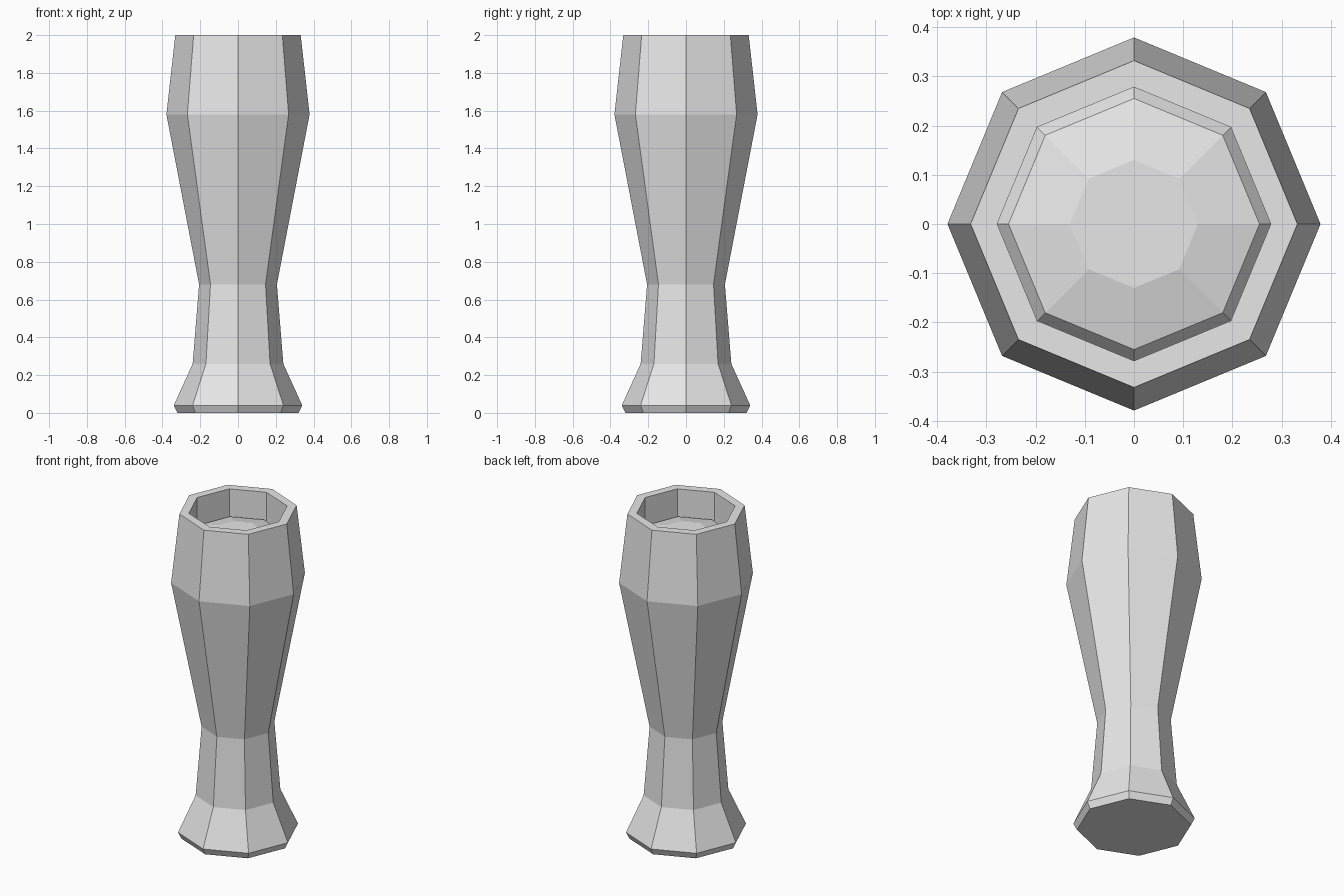
import bpy
import bmesh
from math import cos, sin, pi

SIDES = 8

cube = bpy.data.objects.get("Cube")
if cube:
    bpy.data.objects.remove(cube, do_unlink=True)

grey = bpy.data.materials.new("light_grey")
grey.use_nodes = True
grey.diffuse_color = (0.8, 0.8, 0.8, 1)
grey.node_tree.nodes["Principled BSDF"].inputs["Base Color"].default_value = (0.8, 0.8, 0.8, 1)


def lathe(name, profile, close_start):
    """Turn a (radius, height) profile into a faceted body with a flat end cap."""
    bm = bmesh.new()
    rings = []
    for r, z in profile:
        angles = [2 * pi * i / SIDES for i in range(SIDES)]
        rings.append([bm.verts.new((r * cos(a), r * sin(a), z)) for a in angles])
    for low, high in zip(rings, rings[1:]):
        for i in range(SIDES):
            j = (i + 1) % SIDES
            bm.faces.new((low[i], low[j], high[j], high[i]))
    bm.faces.new(rings[-1])
    if close_start:
        bm.faces.new(rings[0][::-1])
    mesh = bpy.data.meshes.new(name)
    bm.to_mesh(mesh)
    bm.free()
    mesh.materials.append(grey)
    obj = bpy.data.objects.new(name, mesh)
    bpy.context.collection.objects.link(obj)
    return obj


# Glass: foot, waist, flared bowl, thick rim, inner wall and inner floor
lathe("glass", [(0.32, 0), (0.34, 0.04), (0.24, 0.26), (0.206, 0.68),
                (0.379, 1.58), (0.332, 2), (0.278, 2), (0.278, 1.81)], True)

# Foam: low faceted dome filling the glass just below the rim
lathe("foam", [(0.278, 1.81), (0.255, 1.84), (0.13, 1.87)], False)
